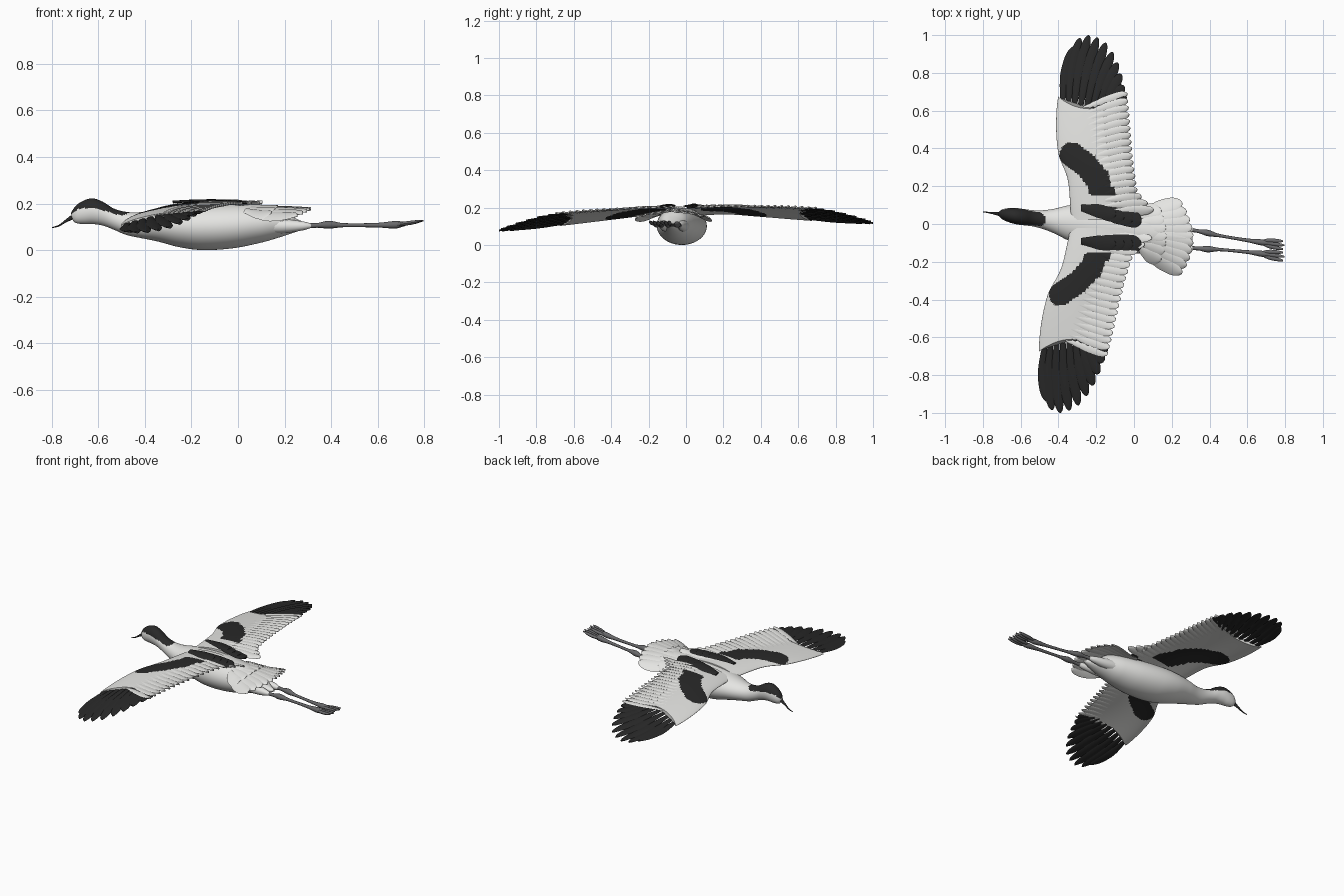
import bpy, bmesh, math
from mathutils import Vector

cube = bpy.data.objects.get("Cube")
if cube:
    bpy.data.objects.remove(cube, do_unlink=True)


def material(name, rgb):
    m = bpy.data.materials.new(name)
    m.use_nodes = True
    m.diffuse_color = (*rgb, 1)
    m.node_tree.nodes["Principled BSDF"].inputs["Base Color"].default_value = (*rgb, 1)
    return m


WHITE = material("white plumage", (0.78, 0.78, 0.76))
BLACK = material("black plumage", (0.022, 0.022, 0.022))
GREY = material("grey leg skin", (0.14, 0.14, 0.145))


def smooth(table, x, col=1):
    """Smooth interpolation of one column of a table keyed by its first column."""
    n = len(table)
    x = min(max(x, table[0][0]), table[-1][0])
    i = max(k for k in range(n - 1) if table[k][0] <= x)

    def slope(k):
        a, b = table[max(k - 1, 0)], table[min(k + 1, n - 1)]
        return (b[col] - a[col]) / (b[0] - a[0])
    p, q = table[i], table[i + 1]
    h = q[0] - p[0]
    t = (x - p[0]) / h
    e = t * t * (3 - 2 * t)
    return (p[col] + (q[col] - p[col]) * e
            + h * t * (1 - t) * ((1 - t) * slope(i) - t * slope(i + 1)))


def loft(name, tubes, mats, place, rule=None):
    """Skin lists of rings into one object; place maps local points to the model."""
    bm = bmesh.new()
    for rings in tubes:
        grid = [[bm.verts.new(place(*p)) for p in ring] for ring in rings]
        n = len(grid[0])

        def face(verts, pts):
            f = bm.faces.new(verts)
            f.smooth = True
            if rule:
                f.material_index = rule(*(sum((Vector(p) for p in pts), Vector()) / len(pts)))
        for i in range(len(grid) - 1):
            for k in range(n):
                j = (k + 1) % n
                face([grid[i][k], grid[i][j], grid[i + 1][j], grid[i + 1][k]],
                     [rings[i][k], rings[i][j], rings[i + 1][j], rings[i + 1][k]])
        face(grid[0], rings[0])
        face(grid[-1], rings[-1])
    bmesh.ops.recalc_face_normals(bm, faces=bm.faces)
    me = bpy.data.meshes.new(name)
    bm.to_mesh(me)
    bm.free()
    for m in mats:
        me.materials.append(m)
    ob = bpy.data.objects.new(name, me)
    bpy.context.collection.objects.link(ob)
    bpy.ops.object.select_all(action="DESELECT")
    ob.select_set(True)
    bpy.context.view_layer.objects.active = ob
    bpy.ops.object.shade_smooth_by_angle(angle=math.radians(50))


def circle(n):
    return [(math.cos(a), math.sin(a)) for a in (2 * math.pi * k / n for k in range(n))]


def on_body(x, y, z):
    return (x, y - 0.02 - 0.13 * (x + 0.15), z)


# Feather: a flat blade with a rounded tip, laid on a height function
def feather(base, tip, width, height, lift=0.0, tilt=0.0, bend=0.0):
    b, t = Vector(base), Vector(tip)
    d = t - b
    side = Vector((-d.y, d.x)).normalized()
    rings = []
    for i in range(17):
        f = math.sin(i / 16 * math.pi / 2)
        w = min(1, 0.45 + 1.1 * f) * width
        if f > 0.75:
            w *= max(0.06, math.sqrt(max(0, 1 - ((f - 0.75) / 0.25) ** 2)))
        mid = b + d * f + side * bend * math.sin(math.pi * f)
        ring = []
        for c, s in circle(8):
            p = mid + side * c * w
            ring.append((p.x, p.y, height(p.x, p.y) + lift + tilt * c + 0.005 * s))
        rings.append(ring)
    return rings


# Body, neck and head: x, bottom, top, half width
BODY = [(-0.718, 0.138, 0.16, 0.008), (-0.70, 0.118, 0.188, 0.025),
        (-0.665, 0.112, 0.212, 0.037), (-0.625, 0.112, 0.222, 0.043),
        (-0.58, 0.105, 0.207, 0.043), (-0.535, 0.088, 0.179, 0.043),
        (-0.48, 0.065, 0.164, 0.05), (-0.42, 0.052, 0.163, 0.066),
        (-0.35, 0.038, 0.175, 0.092), (-0.25, 0.012, 0.191, 0.118),
        (-0.15, 0.0, 0.199, 0.127), (-0.02, 0.008, 0.2, 0.12),
        (0.1, 0.032, 0.195, 0.098), (0.17, 0.052, 0.182, 0.076),
        (0.22, 0.068, 0.152, 0.056), (0.27, 0.085, 0.126, 0.03), (0.31, 0.1, 0.113, 0.008)]
CAP = [(-0.72, 0.152), (-0.68, 0.178), (-0.62, 0.178), (-0.56, 0.166), (-0.5, 0.15), (-0.46, 0.165)]
rings = []
for i in range(121):
    x = -0.718 + 1.028 * i / 120
    lo, hi, w = (smooth(BODY, x, c) for c in (1, 2, 3))
    rings.append([(x, w * c, (lo + hi) / 2 + (hi - lo) / 2 * s) for c, s in circle(48)])
loft("body_and_head", [rings], [WHITE, BLACK], on_body,
     lambda x, y, z: int(x < -0.455 and z > smooth(CAP, x)))


def tube(points, n=12, flat=1.0):
    """Round tube through x, y, z, radius points, running along x."""
    steps = 40
    out = []
    for i in range(steps + 1):
        x = points[0][0] + (points[-1][0] - points[0][0]) * i / steps
        y, z, r = (smooth(points, x, c) for c in (1, 2, 3))
        out.append([(x, y + r * c, z + r * flat * s) for c, s in circle(n)])
    return out


# Bill
loft("bill", [tube([(-0.8, 0, 0.096, 0.002), (-0.77, 0, 0.105, 0.004),
                    (-0.74, 0, 0.125, 0.007), (-0.70, 0, 0.15, 0.014)])], [BLACK], on_body)

# Feathered thighs, and legs with three folded toes each
for side, label in ((1, "left"), (-1, "right")):
    def on_side(x, y, z):
        return on_body(x, side * y, z)
    loft(label + "_thigh", [tube([(0.1, 0.045, 0.105, 0.035), (0.2, 0.047, 0.103, 0.03),
                                  (0.28, 0.049, 0.104, 0.019), (0.32, 0.048, 0.105, 0.008)])],
         [WHITE], on_side)
    parts = [tube([(0.27, 0.05, 0.103, 0.014), (0.34, 0.046, 0.106, 0.01),
                   (0.39, 0.043, 0.109, 0.017), (0.45, 0.037, 0.107, 0.009),
                   (0.6, 0.031, 0.107, 0.01), (0.68, 0.03, 0.109, 0.016), (0.72, 0.03, 0.112, 0.008)])]
    for k in (-1, 0, 1):
        parts.append(tube([(0.66, 0.03, 0.108, 0.006), (0.71, 0.03 + 0.014 * k, 0.113, 0.011),
                           (0.76, 0.03 + 0.019 * k, 0.12, 0.01),
                           (0.79 + 0.008 * (k == 0), 0.03 + 0.021 * k, 0.127, 0.004)], 8, 0.8))
    loft(label + "_leg", parts, [GREY], on_side)


# Tail fan, arched at its root, with a short row of coverts on top
def tail_height(x, y):
    return 0.184 - max(0.8, 1.8 - 7 * max(0, x - 0.1)) * y * y - 0.05 * max(0, x - 0.2)


fan = []
for count, reach, lift in ((10, 1.0, 0.0), (7, 0.5, 0.004)):
    for i in range(count):
        a = 2 * i / (count - 1) - 1
        base = Vector((0.03, 0.085 * a))
        tip = Vector((0.315 - 0.06 * a * a, 0.188 * a))
        fan.append(feather(base, base + (tip - base) * reach, 0.034, tail_height,
                           lift - 0.004 * abs(a), 0.004 * (1 if a < 0 else -1), 0.012 * a))
loft("tail", fan, [WHITE], on_body)

# Wing planform: span, leading edge, height of leading edge, rise per chord length
LEAD = [(0.02, -0.335, 0.160, 0.08), (0.1, -0.345, 0.163, 0.09), (0.24, -0.37, 0.162, 0.11),
        (0.38, -0.43, 0.148, 0.13), (0.6, -0.455, 0.125, 0.17), (0.78, -0.437, 0.108, 0.18),
        (0.95, -0.395, 0.096, 0.12), (1.0, -0.36, 0.093, 0.1)]
TRAIL = [(0.02, 0.02), (0.1, 0.01), (0.33, -0.04), (0.61, -0.085), (0.7, -0.1)]
TIPS = [(0, -0.39, 0.94), (1, -0.36, 0.985), (2, -0.315, 1.0), (3, -0.268, 0.988), (4, -0.222, 0.96),
        (5, -0.182, 0.91), (6, -0.152, 0.855), (7, -0.13, 0.795), (8, -0.112, 0.735), (9, -0.1, 0.69)]
PATCH = [Vector(p) for p in ((-0.36, 0.37), (-0.275, 0.31), (-0.215, 0.24), (-0.18, 0.165), (-0.14, 0.1))]


def wing_height(x, s):
    run = x - smooth(LEAD, s)
    u = min(max(run / 0.37, 0), 1)
    return smooth(LEAD, s, 2) + smooth(LEAD, s, 3) * run + 0.022 * math.sin(math.pi * u) * max(0, 1 - s)


# Dark wing patch; it runs closer to the body underneath
def wing_colour(x, s, z):
    p = Vector((x, s))
    inner = 0.15 if z > wing_height(x, s) else 0.08
    for a, b in zip(PATCH, PATCH[1:]):
        t = min(max((p - a).dot(b - a) / (b - a).length_squared, 0), 1)
        if s > inner and (p - a.lerp(b, t)).length < 0.062:
            return 1
    return 0


# Wing panel: a cambered section swept along the span
panel = []
for i in range(91):
    r = 0.02 + 0.59 * i / 90
    ring = []
    for c, sn in circle(80):
        u = (1 - c) / 2
        s = r + 0.065 * (r / 0.61) ** 5 * (2 * u - 1) ** 2
        x = smooth(LEAD, s) + u * 0.94 * (smooth(TRAIL, s) - smooth(LEAD, s))
        thick = 0.003 + 0.022 * (1 - u) ** 1.5 * (1 - 0.7 * r)
        ring.append((x, s, wing_height(x, s) + thick * sn))
    panel.append(ring)

# Flight feathers and long inner feathers
white_feathers, primaries = [], []
for i in range(17):
    s = 0.08 + 0.53 * i / 16
    end = s + 0.03 + 0.05 * i / 16
    lead, trail = smooth(LEAD, s), smooth(TRAIL, end)
    white_feathers.append(feather((lead + 0.4 * (trail - lead), s), (trail + 0.012, end),
                                  0.025, wing_height, 0.002, 0.004))
for k in range(3):
    white_feathers.append(feather((-0.16, 0.06 + 0.03 * k), (0.1 - 0.035 * k, 0.075 + 0.035 * k),
                                  0.026, wing_height, 0.004, 0.004))
for i, x, s in TIPS:
    primaries.append(feather((-0.425 + 0.031 * i, 0.59 + 0.05 * (i / 4.5 - 1) ** 2), (x, s), 0.027,
                             wing_height, 0.0005 * (i % 2), 0.002, 0.016 - 0.002 * i))

for side, label in ((1, "left"), (-1, "right")):
    def on_wing(x, s, z):
        return (x + 0.075 * side * s, side * s, z + 0.02 * side * s)
    loft(label + "_wing_panel", [panel], [WHITE, BLACK], on_wing, wing_colour)
    loft(label + "_inner_feathers", white_feathers, [WHITE, BLACK], on_wing, wing_colour)
    loft(label + "_primary_feathers", primaries, [BLACK], on_wing)

    # Dark shoulder feathers overlapping along the back
    dark = []
    for k in range(4):
        dark.append(feather((-0.28 + 0.045 * k, 0.088 - 0.004 * k), (-0.095 + 0.045 * k, 0.08 - 0.006 * k),
                            0.038 + 0.004 * min(k, 2), lambda x, y: 0.207 - 0.2 * (x + 0.1) ** 2,
                            0.006 - 0.002 * k, -0.003))
    loft(label + "_shoulder_feathers", dark, [BLACK], lambda x, y, z: on_body(x, side * y, z))
